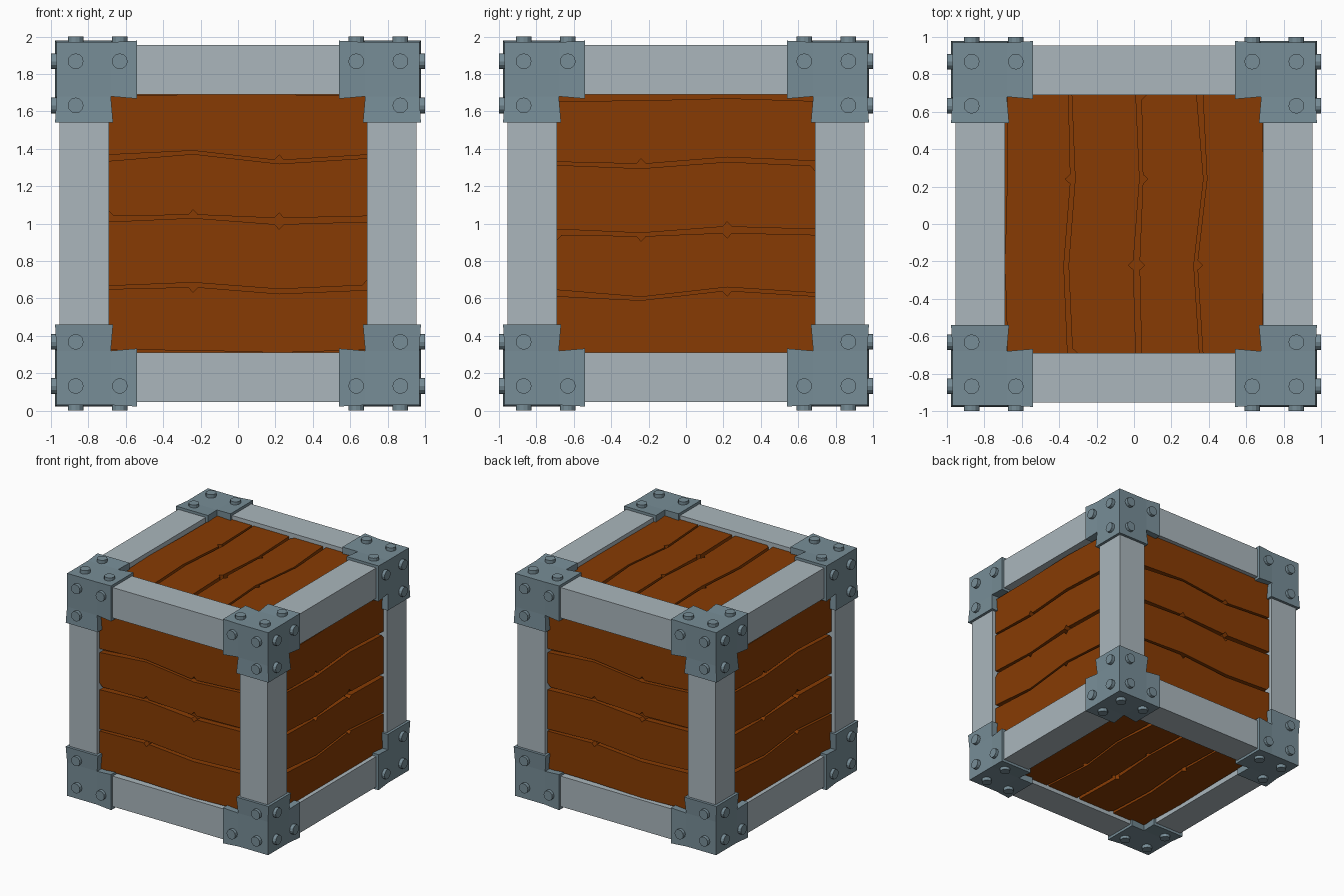
import bpy, bmesh
from mathutils import Vector
from itertools import product

if "Cube" in bpy.data.objects:
    bpy.data.objects.remove(bpy.data.objects["Cube"])


def material(name, rgb):
    m = bpy.data.materials.new(name)
    m.diffuse_color = (*rgb, 1)
    m.use_nodes = True
    m.node_tree.nodes["Principled BSDF"].inputs["Base Color"].default_value = m.diffuse_color
    return m


WOOD = material("brown wood", (0.242, 0.044, 0.001))
BEAM = material("light grey beam", (0.405, 0.47, 0.505))
METAL = material("blue grey metal", (0.185, 0.268, 0.31))
CENTRE = Vector((0, 0, 1))


def finish(bm, name, mat):
    bmesh.ops.recalc_face_normals(bm, faces=bm.faces[:])
    me = bpy.data.meshes.new(name)
    bm.to_mesh(me)
    bm.free()
    me.materials.append(mat)
    ob = bpy.data.objects.new(name, me)
    ob.location = CENTRE
    bpy.context.collection.objects.link(ob)
    return ob


def add_box(bm, lo, hi):
    vs = bmesh.ops.create_cube(bm, size=1)["verts"]
    for v in vs:
        v.co = Vector([l + (c + 0.5) * (h - l) for c, l, h in zip(v.co, lo, hi)])
    return vs


# Inner core seen through the gaps between planks
bm = bmesh.new()
add_box(bm, (-0.87,) * 3, (0.87,) * 3)
finish(bm, "inner_core", WOOD)

# Twelve frame beams, four along each axis
bm = bmesh.new()
for axis, a, b in product(range(3), (-1, 1), (-1, 1)):
    lo, hi = [0, 0, 0], [0, 0, 0]
    lo[axis], hi[axis] = -0.7, 0.7
    for k, s in (((axis + 1) % 3, a), ((axis + 2) % 3, b)):
        lo[k], hi[k] = sorted((s * 0.69, s * 0.955))
    add_box(bm, lo, hi)
finish(bm, "frame_beams", BEAM)

# Wavy plank edges: heights at four stations, and stations with a nick
STATIONS = (-0.69, -0.24, 0.22, 0.69)
PLANKS = [  # lower edge, lower nicks, upper edge, upper nicks
    ((-0.675, -0.678, -0.69, -0.675), (), (-0.35, -0.34, -0.375, -0.355), (1,)),
    ((-0.333, -0.315, -0.35, -0.33), (3,), (0.01, 0.03, -0.003, 0.01), (2,)),
    ((0.04, 0.047, 0.03, 0.04), (0, 1, 2), (0.335, 0.372, 0.32, 0.35), ()),
    ((0.368, 0.39, 0.34, 0.368), (2,), (0.685, 0.69, 0.69, 0.685), ()),
]


def edge_points(heights, nicks, depth):
    pts = []
    for i, (u, v) in enumerate(zip(STATIONS, heights)):
        if i not in nicks:
            pts.append((u, v))
            continue
        if i > 0:
            pts.append((u - 0.025, v))
        pts.append((u, v + depth))
        if i < 3:
            pts.append((u + 0.025, v))
    return pts


# The same plank panel is placed on all six sides
SIDES = {
    "front": lambda u, v, w: (u, -w, v),
    "back": lambda u, v, w: (-u, w, v),
    "right": lambda u, v, w: (w, u, -v - 0.02),
    "left": lambda u, v, w: (-w, -u, -v - 0.02),
    "top": lambda u, v, w: (v, -u, w),
    "bottom": lambda u, v, w: (v, -u, -w),
}
for side, place in SIDES.items():
    bm = bmesh.new()
    for low, low_nicks, high, high_nicks in PLANKS:
        outline = edge_points(low, low_nicks, 0.027)
        outline += reversed(edge_points(high, high_nicks, -0.027))
        rings = [[bm.verts.new(place(u, v, w)) for u, v in outline] for w in (0.86, 0.92)]
        for ring in rings:
            bm.faces.new(ring)
        n = len(outline)
        for i in range(n):
            j = (i + 1) % n
            bm.faces.new((rings[0][i], rings[0][j], rings[1][j], rings[1][i]))
    finish(bm, side + "_planks", WOOD)

# Corner brackets: a cube with three slightly flared arms, plus rivets
for signs in product((-1, 1), repeat=3):
    name = "_".join((("left", "right")[signs[0] > 0], ("front", "back")[signs[1] > 0],
                     ("lower", "upper")[signs[2] > 0]))
    bm = bmesh.new()
    add_box(bm, (0.68,) * 3, (0.97,) * 3)
    for axis in range(3):
        face = next(f for f in bm.faces if all(abs(v.co[axis] - 0.68) < 1e-4 for v in f.verts))
        new = bmesh.ops.extrude_face_region(bm, geom=[face])["geom"]
        for v in (g for g in new if isinstance(g, bmesh.types.BMVert)):
            v.co[axis] = 0.54
            for k in range(3):
                if k != axis:
                    v.co[k] = 0.668 if v.co[k] < 0.8 else 0.978
        if face.is_valid:
            bm.faces.remove(face)
    for v in bm.verts:
        v.co = Vector([c * s for c, s in zip(v.co, signs)])
    finish(bm, name + "_bracket", METAL)

    # Three rivets on each outer face of the bracket
    bm = bmesh.new()
    for axis in range(3):
        for a, b in ((0.868, 0.868), (0.632, 0.868), (0.868, 0.632)):
            vs = bmesh.ops.create_cone(bm, cap_ends=True, segments=12, radius1=0.042,
                                       radius2=0.042, depth=0.04)["verts"]
            for v in vs:
                co = [0, 0, 0]
                co[axis] = 0.98 + v.co.z
                co[(axis + 1) % 3] = a + v.co.x
                co[(axis + 2) % 3] = b + v.co.y
                v.co = Vector([c * s for c, s in zip(co, signs)])
    finish(bm, name + "_rivets", METAL)
